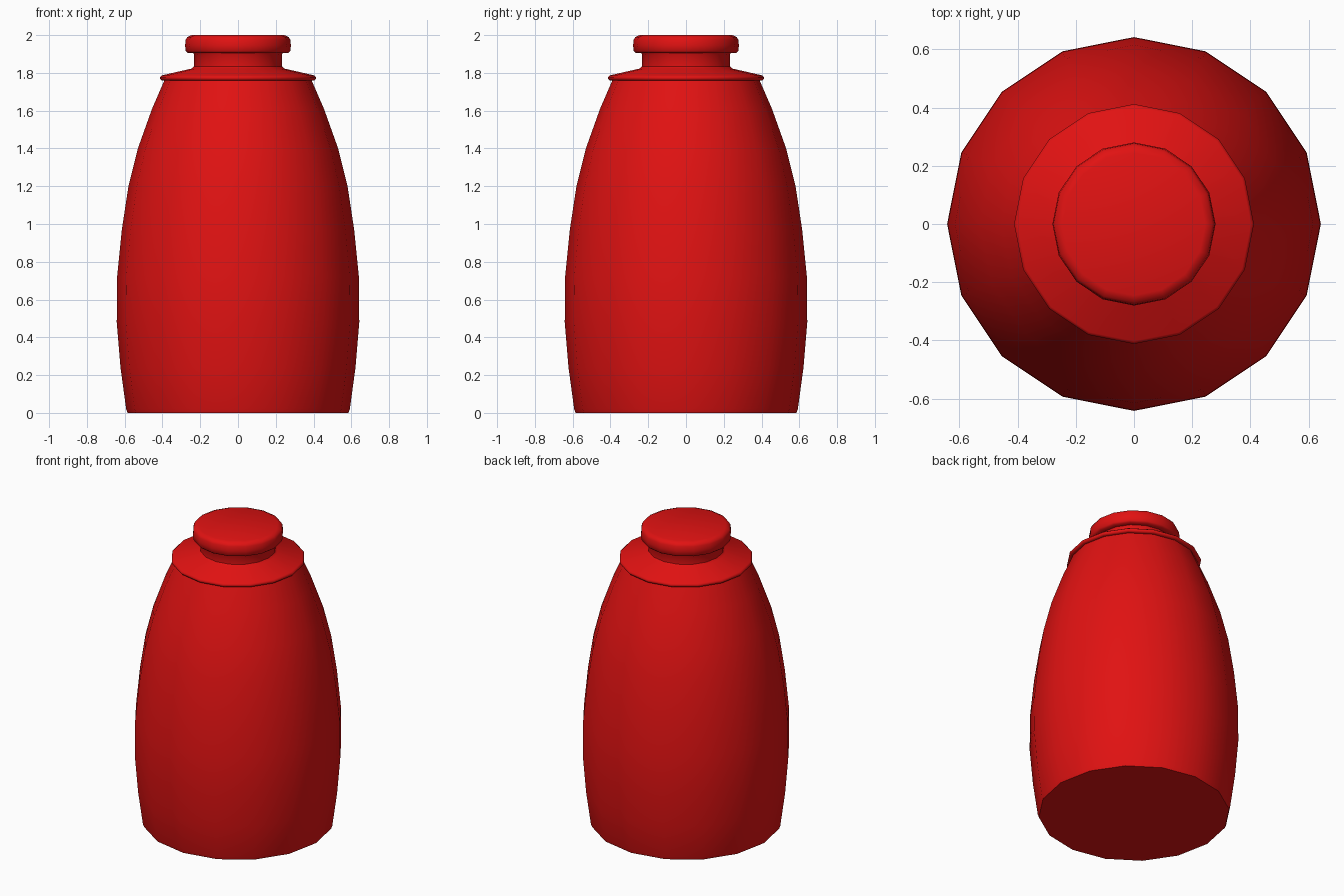
import bpy, bmesh
from math import sin, cos, pi, radians

if "Cube" in bpy.data.objects:
    bpy.data.objects.remove(bpy.data.objects["Cube"])

SIDES = 16

red = bpy.data.materials.new("red")
red.diffuse_color = (0.75, 0.006, 0.006, 1)
red.use_nodes = True
red.node_tree.nodes["Principled BSDF"].inputs["Base Color"].default_value = red.diffuse_color


def lathe(name, profile, cap_bottom=False, cap_top=False, angle=50):
    """Revolve (radius, height) points around z; rims that meet a neighbour stay open."""
    bm = bmesh.new()
    rings = [[bm.verts.new((r * cos(2 * pi * i / SIDES), r * sin(2 * pi * i / SIDES), z))
              for i in range(SIDES)] for r, z in profile]
    for a, b in zip(rings, rings[1:]):
        for i in range(SIDES):
            j = (i + 1) % SIDES
            bm.faces.new((a[i], a[j], b[j], b[i]))
    if cap_bottom:
        bm.faces.new(rings[0][::-1])
    if cap_top:
        bm.faces.new(rings[-1])
    mesh = bpy.data.meshes.new(name)
    bm.to_mesh(mesh)
    bm.free()
    mesh.materials.append(red)
    ob = bpy.data.objects.new(name, mesh)
    bpy.context.collection.objects.link(ob)
    bpy.ops.object.select_all(action='DESELECT')
    ob.select_set(True)
    bpy.context.view_layer.objects.active = ob
    bpy.ops.object.shade_smooth_by_angle(angle=radians(angle))
    return ob


# Bulging body with flat base
lathe("body", [(0.585, 0), (0.592, 0.02), (0.622, 0.24), (0.642, 0.48), (0.64, 0.72),
               (0.615, 0.97), (0.58, 1.2), (0.53, 1.4), (0.455, 1.61), (0.39, 1.76)],
      cap_bottom=True)

# Shoulder collar: thin overhanging lip, then a shallow slope to the neck
lathe("collar", [(0.39, 1.76), (0.405, 1.76), (0.412, 1.768), (0.412, 1.778),
                 (0.402, 1.787), (0.245, 1.823), (0.233, 1.835)])

# Neck
lathe("neck", [(0.233, 1.835), (0.233, 1.897), (0.238, 1.906)])

# Rounded stopper
lathe("stopper", [(0.238, 1.906), (0.268, 1.906), (0.277, 1.916), (0.28, 1.945),
                  (0.277, 1.975), (0.269, 1.99), (0.245, 2.0)], cap_top=True)
